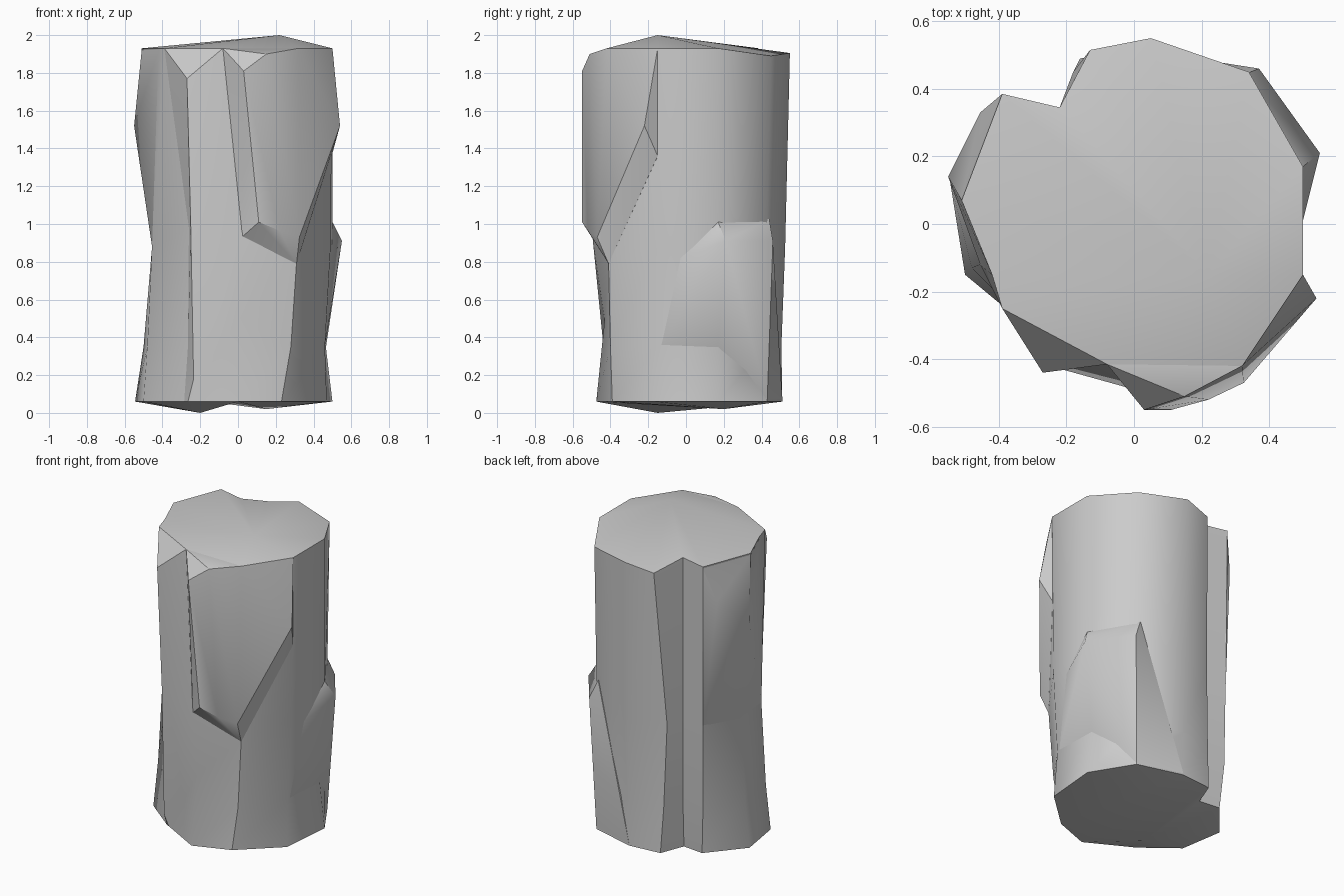
import bpy, bmesh, math

if "Cube" in bpy.data.objects:
    bpy.data.objects.remove(bpy.data.objects["Cube"])


def finish(name, bm, angle=30):
    bmesh.ops.recalc_face_normals(bm, faces=bm.faces)
    mesh = bpy.data.meshes.new(name)
    bm.to_mesh(mesh)
    bm.free()
    ob = bpy.data.objects.new(name, mesh)
    bpy.context.collection.objects.link(ob)
    bpy.ops.object.select_all(action='DESELECT')
    ob.select_set(True)
    bpy.context.view_layer.objects.active = ob
    bpy.ops.object.shade_smooth_by_angle(angle=math.radians(angle))
    return ob.data


def hull(name, pts, angle=30):
    bm = bmesh.new()
    for p in pts:
        bm.verts.new(p)
    bmesh.ops.convex_hull(bm, input=bm.verts[:])
    junk = [v for v in bm.verts if not v.link_faces]
    bmesh.ops.delete(bm, geom=junk, context='VERTS')
    finish(name, bm, angle)


# trunk core: four outlines lofted from top to base
top = [(-.39, .385), (-.22, .345), (-.13, .515), (.05, .55), (.34, .45),
       (.5, .17), (.5, -.15), (.32, -.42), (-.08, -.415), (-.27, -.44),
       (-.39, -.25), (-.42, -.15), (-.51, .07)]
mid = [(-.385, .375), (-.22, .345), (-.18, .45), (.05, .525), (.34, .425),
       (.5, .17), (.49, -.15), (.31, -.41), (.02, -.495), (-.25, -.42),
       (-.26, -.35), (-.455, -.12), (-.45, .08)]
low = [(-.38, .37), (-.22, .345), (-.17, .47), (.05, .505), (.33, .42),
       (.465, .17), (.46, -.15), (.28, -.40), (.01, -.43), (-.235, -.42),
       (-.265, -.345), (-.48, -.13), (-.5, .11)]
base = [(-.36, .35), (-.22, .335), (-.16, .49), (.05, .51), (.34, .43),
        (.5, .17), (.47, -.17), (.23, -.39), (0, -.475), (-.265, -.33),
        (-.285, -.32), (-.5, -.15), (-.545, .13)]
CHIP = 9            # column whose top is chipped lower than the rim
CREASED = (7, 9, 10)  # columns that form hard vertical edges

bm = bmesh.new()
rings = [[bm.verts.new((x, y, z)) for x, y in ring]
         for ring, z in ((top, 1.93), (mid, .88), (low, .35), (base, .06))]
for r, c, z in ((0, CHIP, 1.77), (0, 2, 1.87), (0, 3, 1.905), (0, 4, 1.89),
                (1, 7, .8), (1, 8, .93), (1, 9, .98), (1, 10, .98),
                (2, 8, .5), (2, CHIP, .18)):
    rings[r][c].co.z = z
n = len(top)
for a, b in zip(rings, rings[1:]):
    for i in range(n):
        j = (i + 1) % n
        bm.faces.new((a[i], a[j], b[j], b[i]))
# domed top, chipped corner facet, and a base with two shallow bulges
bm.faces.new(rings[0][CHIP - 1:CHIP + 2])
rim = [v for i, v in enumerate(rings[0]) if i != CHIP]
foot = rings[3]
for ring, apex in ((rim, (.22, -.15, 2)), (foot[8:] + foot[:3], (-.2, -.15, 0)),
                   (foot[2:9], (.15, .2, .02))):
    c = bm.verts.new(apex)
    for i in range(len(ring)):
        bm.faces.new((c, ring[i], ring[(i + 1) % len(ring)]))
core = finish("trunk_core", bm, 43)
core.polygons[3 * n].use_smooth = False
for e in core.edges:
    a, b = e.vertices
    if max(a, b) < 4 * n and a % n == b % n and a % n in CREASED:
        e.use_edge_sharp = True

# raised bark on the upper front
hull("front_bark_plate", [
    (-.08, -.415, 1.93), (.03, -.55, 1.81), (.15, -.51, 1.90), (.32, -.42, 1.93),
    (.5, -.15, 1.93), (.54, -.22, 1.52), (.496, -.15, 1.36), (.325, -.47, .93),
    (.11, -.55, 1.01), (.22, -.52, .965), (.02, -.49, .93), (.31, -.41, .79),
    (.2, -.2, 1.9), (.2, -.2, 1)])

# raised bark on the lower right side, fading to the base
hull("side_bark_plate", [
    (.5, .17, 1.01), (.32, .44, 1.03), (.55, .21, .91), (.37, .46, .91),
    (.49, -.03, .82), (.466, .17, .35), (.461, -.13, .36), (.05, .51, .07),
    (.34, .43, .07), (.2, .2, .9)], 30)

# bulge on the upper left side
hull("left_bark_bulge", [
    (-.5, .07, 1.77), (-.51, .07, 1.92), (-.39, .385, 1.92), (-.55, .14, 1.52),
    (-.455, .33, 1.7), (-.385, .378, .9), (-.45, .08, .85), (-.42, -.15, 1.92),
    (-.455, -.12, .88), (-.2, .2, 1.7), (-.2, .2, 1)], 25)
